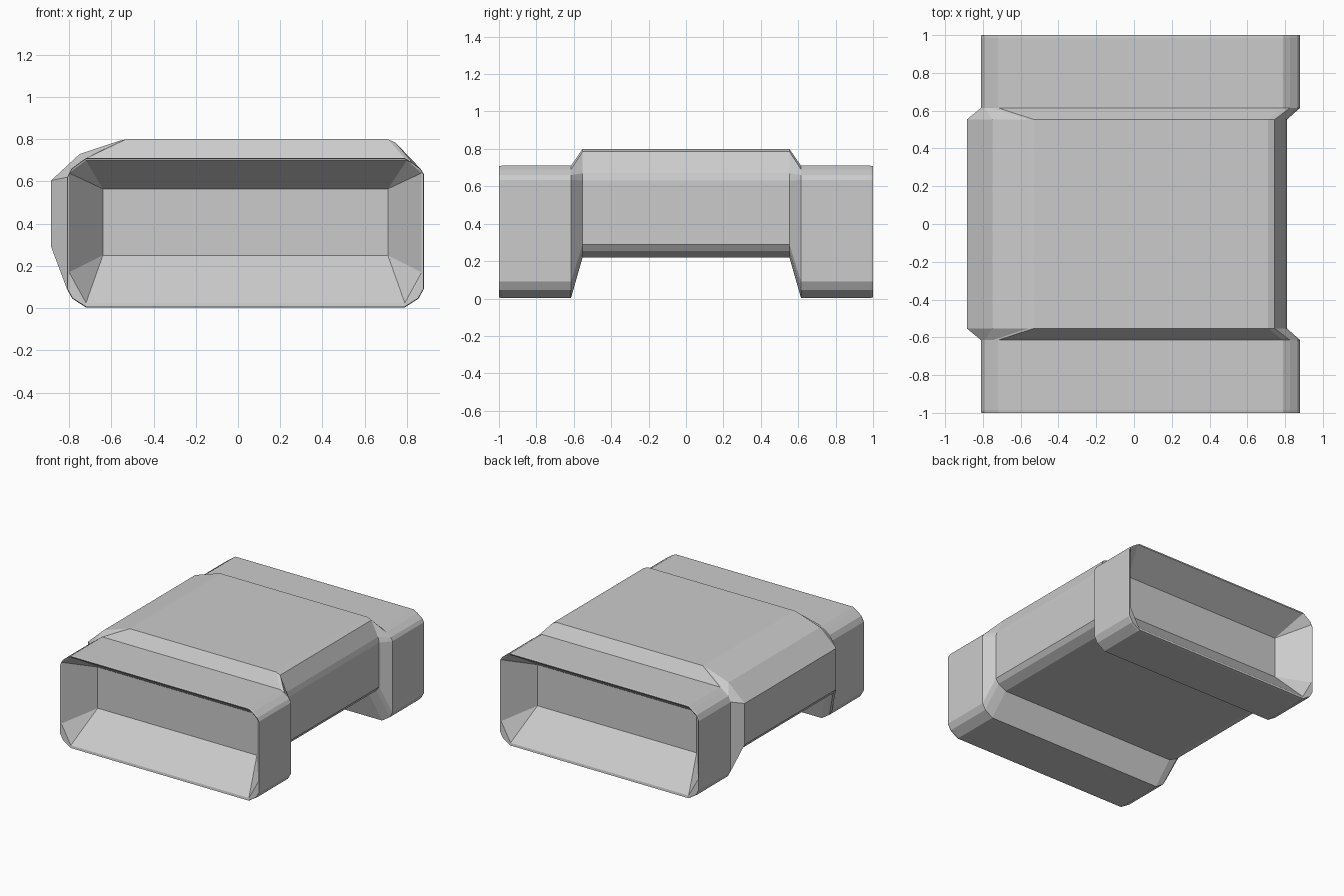
import bpy, bmesh

if "Cube" in bpy.data.objects:
    bpy.data.objects.remove(bpy.data.objects["Cube"])

# Cross-sections (x, z): lower left 3, lower right 3, upper right 4, upper left 4
END = [(-.81, .09), (-.785, .045), (-.72, .003),
       (.79, .003), (.855, .045), (.88, .09),
       (.88, .635), (.865, .66), (.825, .69), (.79, .71),
       (-.72, .71), (-.75, .69), (-.79, .66), (-.81, .62)]
MID = [(-.885, .29), (-.86, .255), (-.79, .22),
       (.72, .22), (.785, .255), (.81, .29),
       (.81, .63), (.80, .67), (.745, .785), (.71, .80),
       (-.53, .80), (-.56, .793), (-.75, .73), (-.885, .605)]


def corner_ring(ll_a, ll_b, lr_a, lr_b, ur_a, ur_b, ul_a, ul_b):
    """Chamfered rectangle with the same point count as the outer sections."""
    return [ll_a, ll_a, ll_b, lr_a, lr_b, lr_b,
            ur_a, ur_a, ur_b, ur_b, ul_a, ul_a, ul_b, ul_b]


# Outer edge, mouth and blind back wall of the end recess
EDGE = [(.035 + (x - .035) * .998, .003 + z * .993) for x, z in END]
MOUTH = corner_ring((-.80, .17), (-.72, .025), (.79, .025), (.87, .17),
                    (.87, .64), (.80, .70), (-.72, .70), (-.80, .64))
BACK = corner_ring((-.64, .25), (-.64, .25), (.71, .25), (.71, .25),
                   (.71, .565), (.71, .565), (-.64, .565), (-.64, .565))

# Stations from the recess outward and back to the middle, mirrored in y
half = [(-.785, BACK), (-.997, MOUTH), (-1.0, EDGE), (-.985, END),
        (-.615, END), (-.553, MID)]
stations = half + [(-y, s) for y, s in reversed(half)]

bm = bmesh.new()
rings = [[bm.verts.new((x, y, z)) for x, z in s] for y, s in stations]
n = len(END)
for a, b in zip(rings, rings[1:]):
    for i in range(n):
        j = (i + 1) % n
        bm.faces.new((a[i], a[j], b[j], b[i]))
bm.faces.new(rings[0])
bm.faces.new(rings[-1])
bmesh.ops.remove_doubles(bm, verts=bm.verts, dist=.0005)
bmesh.ops.recalc_face_normals(bm, faces=bm.faces)

# Sleeve body with two flared, hollow ends
mesh = bpy.data.meshes.new("connector_sleeve")
bm.to_mesh(mesh)
bm.free()
sleeve = bpy.data.objects.new("connector_sleeve", mesh)
bpy.context.collection.objects.link(sleeve)
